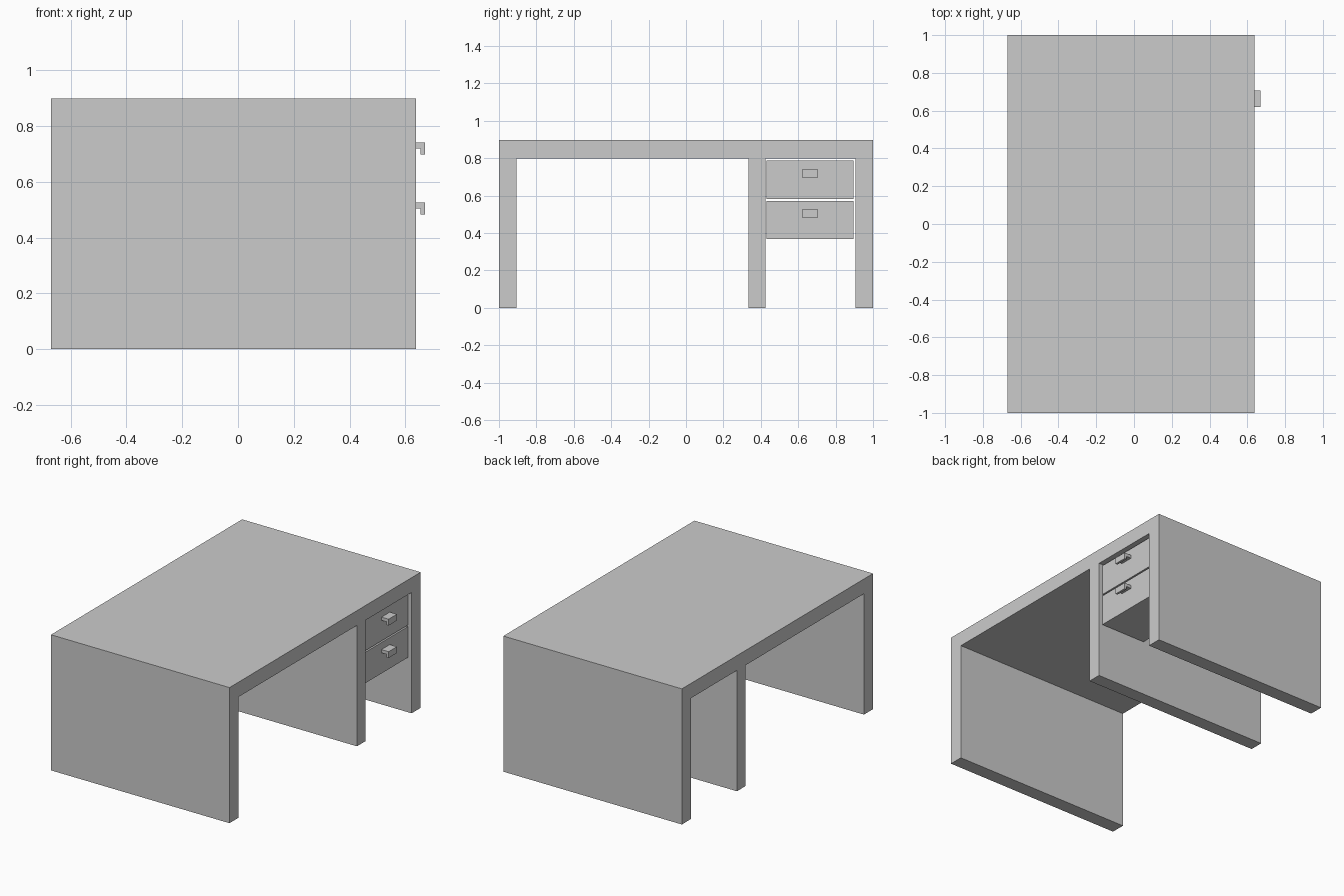
import bpy
import bmesh
from mathutils import Vector

if "Cube" in bpy.data.objects:
    bpy.data.objects.remove(bpy.data.objects["Cube"])


def extrude_profile(name, points, offset):
    """Solid made by sweeping a closed planar profile along offset."""
    bm = bmesh.new()
    face = bm.faces.new([bm.verts.new(p) for p in points])
    swept = bmesh.ops.extrude_face_region(bm, geom=[face], use_keep_orig=True)
    verts = [g for g in swept["geom"] if isinstance(g, bmesh.types.BMVert)]
    bmesh.ops.translate(bm, verts=verts, vec=Vector(offset))
    bmesh.ops.recalc_face_normals(bm, faces=bm.faces[:])
    mesh = bpy.data.meshes.new(name)
    bm.to_mesh(mesh)
    bm.free()
    obj = bpy.data.objects.new(name, mesh)
    bpy.context.collection.objects.link(obj)
    return obj


def box(name, x0, x1, y0, y1, z0, z1):
    base = [(x0, y0, z0), (x1, y0, z0), (x1, y1, z0), (x0, y1, z0)]
    return extrude_profile(name, base, (0, 0, z1 - z0))


BACK, FRONT = -0.67, 0.638      # desk extent in x
DRAWER_FACE = 0.617             # drawers sit slightly recessed

# Desk body: top and three panel legs as one profile
outline = [(-1, 0), (-0.905, 0), (-0.905, 0.8), (0.333, 0.8), (0.333, 0),
           (0.424, 0), (0.424, 0.8), (0.905, 0.8), (0.905, 0), (1, 0),
           (1, 0.898), (-1, 0.898)]
extrude_profile("desk_body", [(BACK, y, z) for y, z in outline],
                (FRONT - BACK, 0, 0))

# Two drawers, each with a hooked pull
for label, top in (("upper", 0.787), ("lower", 0.572)):
    box(label + "_drawer", 0.285, DRAWER_FACE, 0.431, 0.895, top - 0.205, top)
    z = top - 0.047
    hook = [(DRAWER_FACE, z), (0.669, z), (0.669, z - 0.042),
            (0.654, z - 0.042), (0.654, z - 0.021), (DRAWER_FACE, z - 0.021)]
    extrude_profile(label + "_handle", [(x, 0.62, h) for x, h in hook],
                    (0, 0.087, 0))
